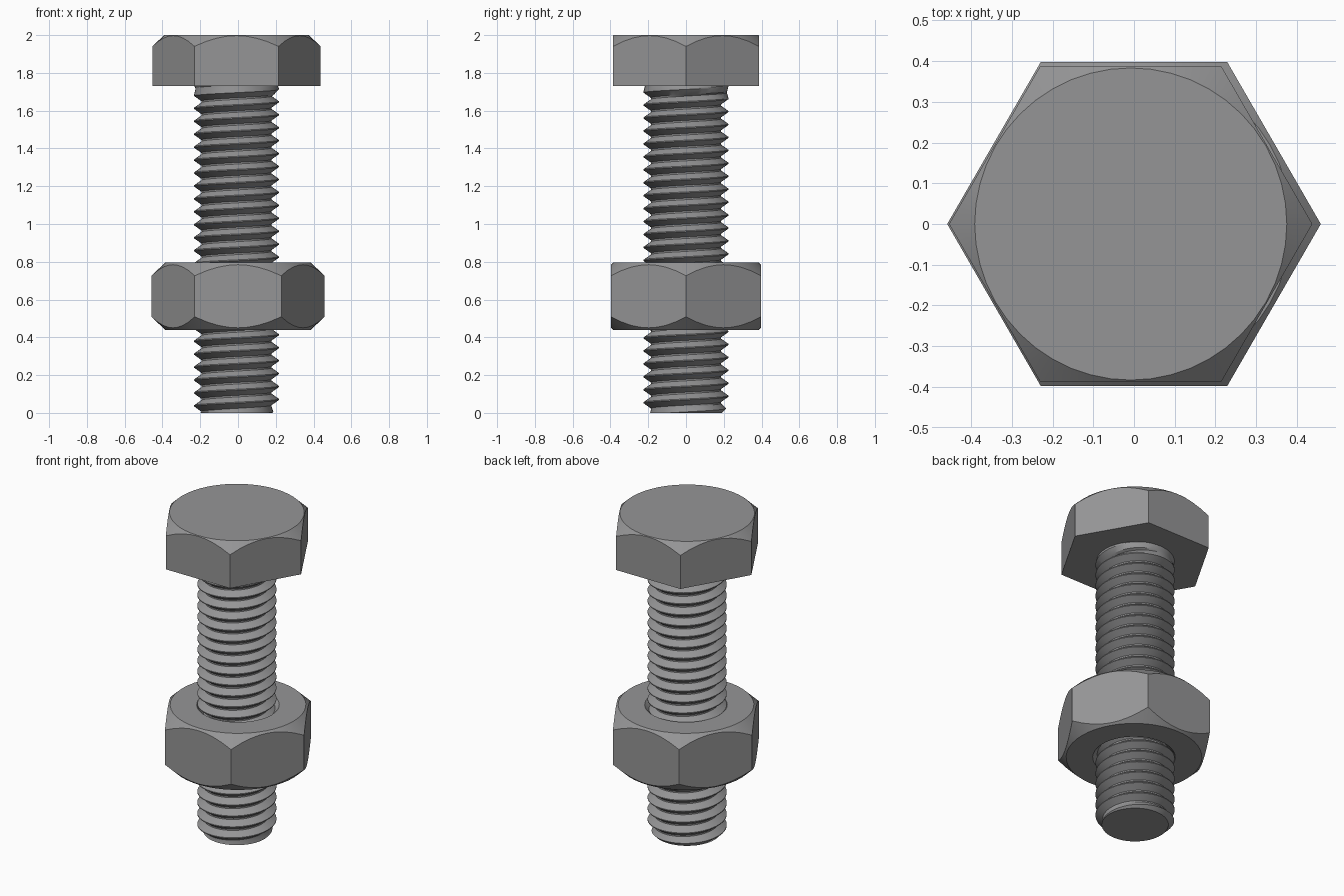
import bpy, bmesh, math

cube = bpy.data.objects.get("Cube")
if cube:
    bpy.data.objects.remove(cube, do_unlink=True)

SEGS = 48
TAU = 2 * math.pi
BOLT_X = -0.008

steel = bpy.data.materials.new("grey_steel")
steel.use_nodes = True
colour = (0.30, 0.30, 0.305, 1)
steel.diffuse_color = colour
steel.node_tree.nodes["Principled BSDF"].inputs["Base Color"].default_value = colour


def finish(name, bm, x=0.0):
    """Clean the mesh, shade it and place it."""
    bmesh.ops.remove_doubles(bm, verts=bm.verts, dist=1e-5)
    bmesh.ops.dissolve_degenerate(bm, edges=bm.edges, dist=1e-5)
    bmesh.ops.recalc_face_normals(bm, faces=bm.faces)
    mesh = bpy.data.meshes.new(name)
    bm.to_mesh(mesh)
    bm.free()
    mesh.materials.append(steel)
    obj = bpy.data.objects.new(name, mesh)
    bpy.context.collection.objects.link(obj)
    obj.location.x = x
    bpy.ops.object.select_all(action='DESELECT')
    obj.select_set(True)
    bpy.context.view_layer.objects.active = obj
    bpy.ops.object.shade_smooth_by_angle(angle=math.radians(25))
    return obj


def ring(bm, radius, height):
    """Ring of vertices; radius and height are functions of the angle."""
    verts = []
    for i in range(SEGS):
        a = TAU * i / SEGS
        r = radius(a)
        verts.append(bm.verts.new((r * math.cos(a), r * math.sin(a), height(a))))
    return verts


def bridge(bm, low, high):
    for i in range(SEGS):
        k = (i + 1) % SEGS
        bm.faces.new((low[i], low[k], high[k], high[i]))


def hex_radius(apothem):
    return lambda a: apothem / math.cos(a % (TAU / 6) - TAU / 12)


def circle(bm, r, z):
    return ring(bm, lambda a: r, lambda a: z)


def chamfered_rim(bm, apothem, r_face, z, direction):
    """Hexagon edge where a conical chamfer cuts the flats."""
    hexagon = hex_radius(apothem)
    return ring(bm, hexagon, lambda a: z - direction * 0.95 * (hexagon(a) - r_face))


# Bolt head: flat underneath, chamfered on top
bm = bmesh.new()
under = ring(bm, hex_radius(0.386), lambda a: 1.73)
rim = chamfered_rim(bm, 0.386, 0.383, 2.0, 1)
face = circle(bm, 0.383, 2.0)
bridge(bm, under, rim)
bridge(bm, rim, face)
bm.faces.new(face)
bm.faces.new(under[::-1])
finish("bolt_head", bm, BOLT_X)

# Nut: chamfered on both ends, with a countersunk bore
bm = bmesh.new()
Z0, Z1, SINK = 0.44, 0.795, 0.035
loops = [
    circle(bm, 0.2, Z0 + SINK),
    circle(bm, 0.235, Z0),
    circle(bm, 0.386, Z0),
    chamfered_rim(bm, 0.397, 0.386, Z0, -1),
    chamfered_rim(bm, 0.397, 0.386, Z1, 1),
    circle(bm, 0.386, Z1),
    circle(bm, 0.235, Z1),
    circle(bm, 0.2, Z1 - SINK),
]
for n, loop in enumerate(loops):
    bridge(bm, loop, loops[(n + 1) % len(loops)])
finish("nut", bm)

# Threaded shank: right-handed helix, chamfered tip, runout into a plain neck
PITCH, TOP = 0.0685, 1.735
CREST, ROOT, NECK = 0.225, 0.186, 0.218
TOOTH = [(0, CREST), (0.08, CREST), (0.48, ROOT), (0.6, ROOT)]
turns = math.ceil(TOP / PITCH) + 3

bm = bmesh.new()
columns = []
for i in range(SEGS):
    a = TAU * i / SEGS
    column = []
    for turn in range(turns):
        for offset, r in TOOTH:
            z = PITCH * (turn - 1 + offset + i / SEGS)
            z = min(max(z, 0), TOP)
            r = max(r, min(NECK, NECK - 2 * (1.695 - z)))
            r = min(r, 0.19 + z)
            if z == 0:
                r = 0.19
            column.append(bm.verts.new((r * math.cos(a), r * math.sin(a), z)))
    columns.append(column)

for i, column in enumerate(columns):
    wrap = len(TOOTH) if i == SEGS - 1 else 0
    other = columns[(i + 1) % SEGS]
    for j in range(len(column) - wrap - 1):
        bm.faces.new((column[j], other[j + wrap], other[j + wrap + 1], column[j + 1]))
bm.faces.new([c[0] for c in reversed(columns)])
finish("threaded_shank", bm, BOLT_X)
